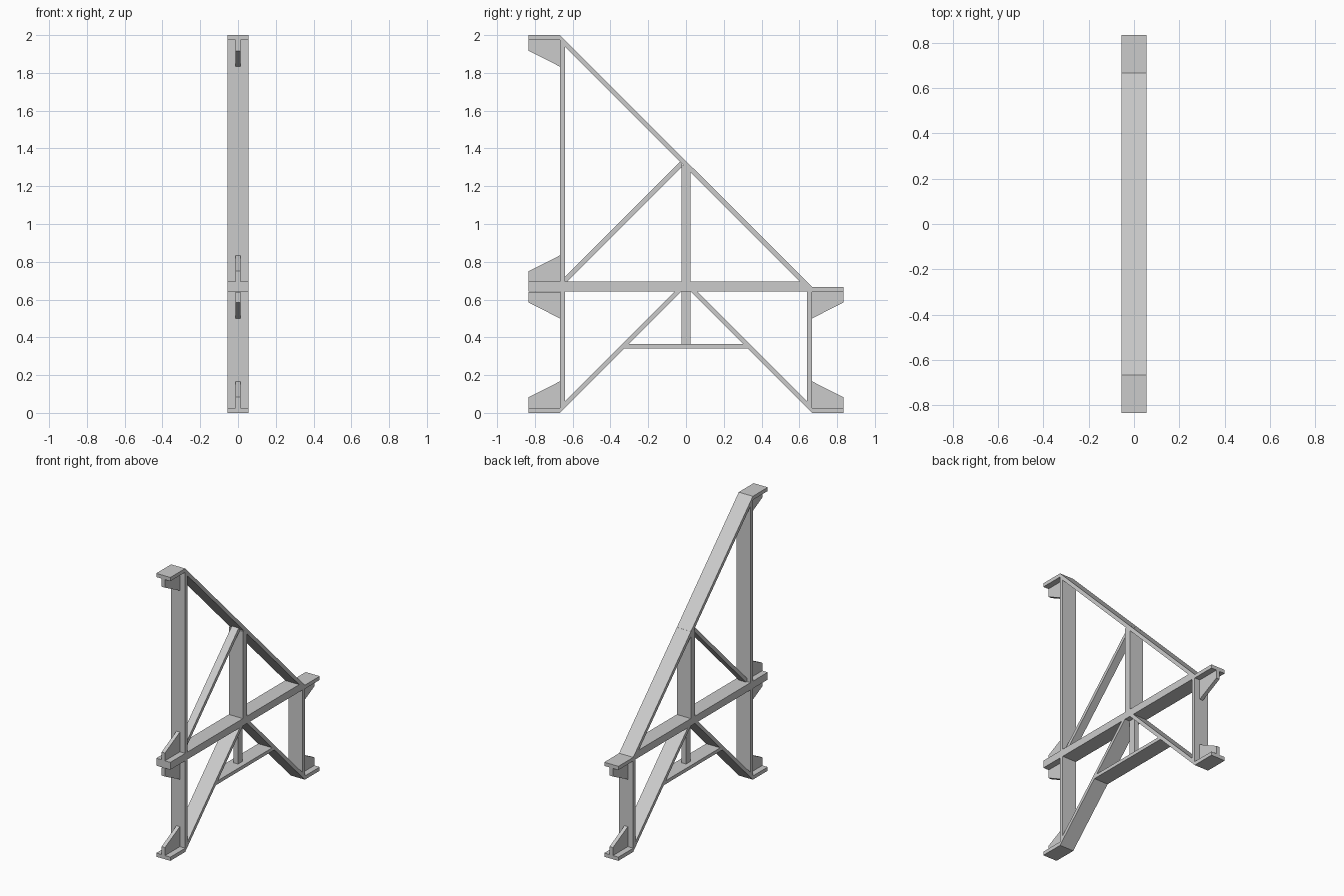
import bpy, bmesh

if "Cube" in bpy.data.objects:
    bpy.data.objects.remove(bpy.data.objects["Cube"])

W = 0.055      # half width of the main members
E, T = 0.667, 0.026   # outer line of the posts, plate thickness
TIP = 0.833    # outer end of the feet
D = 0.035      # vertical thickness of the 45 degree members


def plate(name, pts, half):
    """Extrude a (y, z) outline symmetrically along x."""
    bm = bmesh.new()
    face = bm.faces.new([bm.verts.new((-half, y, z)) for y, z in pts])
    ext = bmesh.ops.extrude_face_region(bm, geom=[face])
    verts = [v for v in ext["geom"] if isinstance(v, bmesh.types.BMVert)]
    bmesh.ops.translate(bm, verts=verts, vec=(2 * half, 0, 0))
    bmesh.ops.recalc_face_normals(bm, faces=bm.faces)
    mesh = bpy.data.meshes.new(name)
    bm.to_mesh(mesh)
    bm.free()
    obj = bpy.data.objects.new(name, mesh)
    bpy.context.collection.objects.link(obj)
    return obj


def bar(name, y0, y1, z0, z1, half=W):
    return plate(name, [(y0, z0), (y1, z0), (y1, z1), (y0, z1)], half)


def gusset(name, side, z, d):
    """Tapered web on a foot plate; z is the outer plate face, d its direction."""
    plate(name, [(side * E, z + d * T), (side * TIP, z + d * T),
                 (side * TIP, z + d * 0.083), (side * E, z + d * 0.167)], 0.013)


def foot(name, side, z, d):
    y0, y1 = sorted((side * E, side * TIP))
    z0, z1 = sorted((z, z + d * T))
    bar(name + "_plate", y0, y1, z0, z1)
    gusset(name + "_gusset", side, z, d)


# Posts, the tall one and the short one
plate("tall_post", [(-E, 0), (-E + T, T), (-E + T, 2 - T), (-E, 2)], W)
plate("short_post", [(E, 0), (E, E), (E - T, E), (E - T, T)], W)

# Sloping top chord
plate("top_chord", [(-E, 2), (E, E), (E - D, E), (-E, 2 - D)], W)

# Main horizontal beam, running out to a bracket on the tall side
plate("main_beam", [(-TIP, 0.643), (E - T, 0.643), (E - T, 0.667),
                    (0.605, 0.695), (-TIP, 0.695)], W)

# Centre posts, wide above and slim below
bar("upper_centre_post", -0.024, 0.024, 0.69, 1.31)
bar("lower_centre_post", -0.024, 0.024, 0.36, 0.65, 0.017)

# Upper brace
plate("upper_brace", [(-0.64, 0.72), (-0.64, 0.685), (-0.02, 1.305),
                      (-0.02, 1.325), (-0.03, 1.33)], 0.027)

# Lower diagonals and their tie
for side, label in ((-1, "front"), (1, "back")):
    plate(label + "_lower_diagonal", [(side * E, 0), (side * 0.019, 0.648),
                                      (side * 0.053, 0.648), (side * E, D)], W)
plate("lower_tie", [(-0.327, 0.34), (0.327, 0.34), (0.305, 0.364), (-0.305, 0.364)], W)

# Feet and bracket gussets
foot("front_base", -1, 0, 1)
foot("front_top", -1, 2, -1)
foot("back_base", 1, 0, 1)
foot("back_top", 1, E, -1)
gusset("front_middle_upper_gusset", -1, E, 1)
gusset("front_middle_lower_gusset", -1, E, -1)
